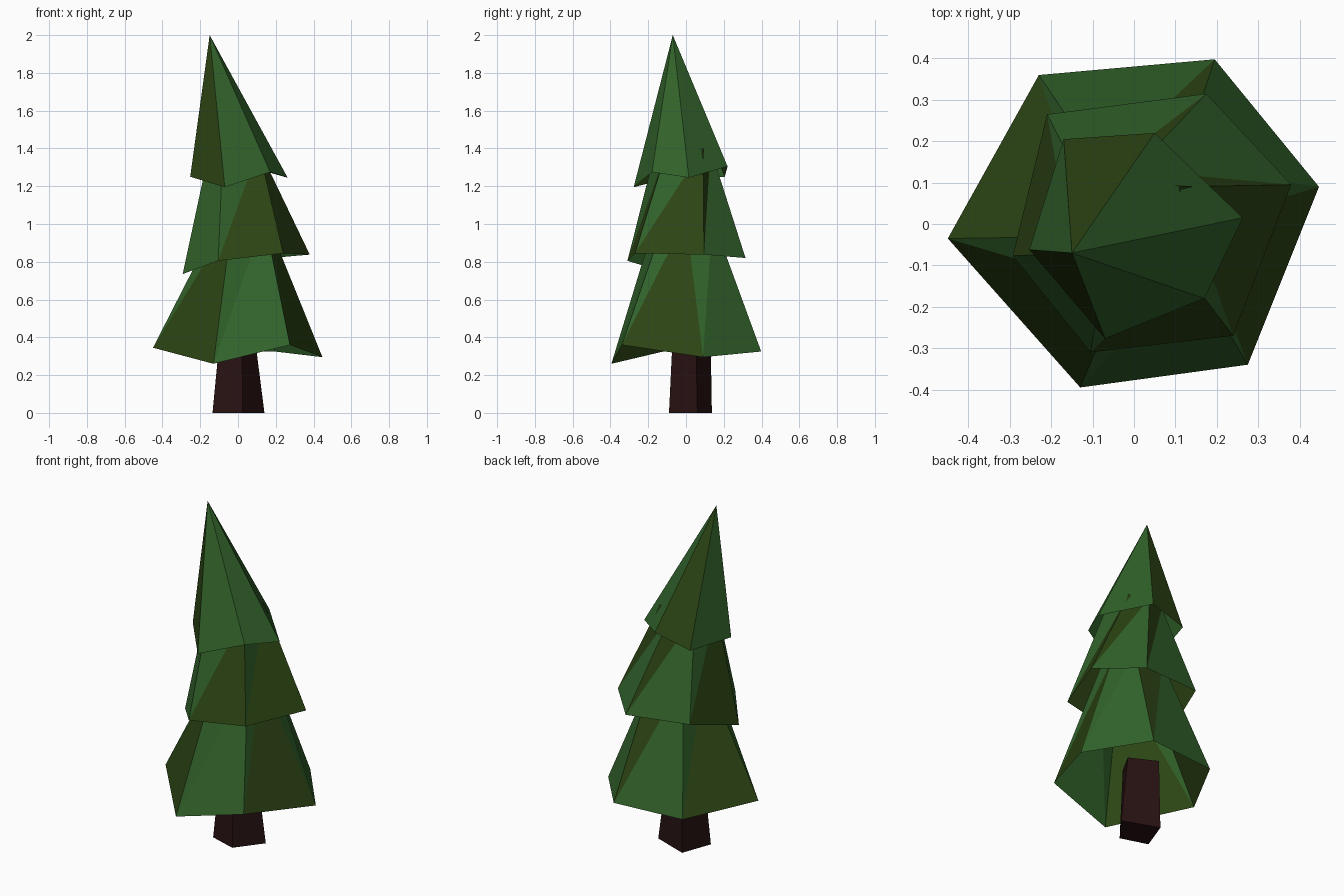
import bpy

cube = bpy.data.objects.get("Cube")
if cube:
    bpy.data.objects.remove(cube, do_unlink=True)


def make_material(name, colour):
    mat = bpy.data.materials.new(name)
    mat.diffuse_color = (*colour, 1)
    mat.use_nodes = True
    bsdf = mat.node_tree.nodes["Principled BSDF"]
    bsdf.inputs["Base Color"].default_value = (*colour, 1)
    bsdf.inputs["Roughness"].default_value = 0.9
    return mat


GREEN = make_material("pine green", (0.032, 0.125, 0.024))
OLIVE = make_material("olive green", (0.026, 0.06, 0.007))
BARK = make_material("dark bark", (0.021, 0.006, 0.006))


def make_object(name, verts, faces, materials, picks=None):
    mesh = bpy.data.meshes.new(name)
    mesh.from_pydata(verts, [], faces)
    for mat in materials:
        mesh.materials.append(mat)
    if picks:
        for poly, pick in zip(mesh.polygons, picks):
            poly.material_index = "go".index(pick)
    mesh.update()
    obj = bpy.data.objects.new(name, mesh)
    bpy.context.collection.objects.link(obj)
    return obj


def branch_tier(name, rim, top, top_z, main, strip):
    """Open skirt: each side is a wide lower triangle and a thin upper one.
    The strings choose green (g) or olive (o) for each side."""
    n = len(rim)
    verts = list(rim) + [(x, y, top_z) for x, y in top]
    faces = []
    for i in range(n):
        j = (i + 1) % n
        faces += [(i, j, n + j), (i, n + j, n + i)]
    picks = [c for pair in zip(main, strip) for c in pair]
    return make_object(name, verts, faces, [GREEN, OLIVE], picks)


# Lower and middle skirts, listed anticlockwise from the -x corner
branch_tier(
    "lower_branches",
    [(-0.45, -0.035, 0.345), (-0.13, -0.395, 0.26), (0.275, -0.34, 0.36),
     (0.447, 0.09, 0.295), (0.195, 0.398, 0.325), (-0.23, 0.36, 0.325)],
    [(-0.10, -0.03), (-0.03, -0.16), (0.14, -0.11),
     (0.15, 0.0), (0.11, 0.14), (-0.08, 0.14)], 1.03,
    "ogoggo", "ggggog")
branch_tier(
    "middle_branches",
    [(-0.293, -0.077, 0.735), (-0.105, -0.31, 0.805), (0.24, -0.27, 0.845),
     (0.38, 0.095, 0.838), (0.175, 0.315, 0.82), (-0.21, 0.265, 0.845)],
    [(-0.15, -0.07), (-0.08, -0.16), (0.11, -0.10),
     (0.11, 0.09), (0.0, 0.13), (-0.12, 0.09)], 1.4,
    "googgo", "gggoog")

# Leaning pointed crown
crown = [(-0.253, -0.062, 1.25), (-0.07, -0.277, 1.195), (0.17, -0.18, 1.275),
         (0.263, 0.015, 1.245), (0.05, 0.22, 1.305), (-0.17, 0.205, 1.25),
         (-0.15, -0.07, 2.0)]
make_object("crown_branches", crown,
            [(i, (i + 1) % 6, 6) for i in range(6)], [GREEN, OLIVE], "ogggog")

# Four-sided tapered trunk
base = [(-0.135, -0.04), (0.025, -0.09), (0.14, 0.06), (-0.07, 0.137)]
head = [(-0.095, -0.03), (0.02, -0.07), (0.087, 0.052), (-0.066, 0.13)]
trunk = [(x, y, 0) for x, y in base] + [(x, y, 0.415) for x, y in head]
sides = [(i, (i + 1) % 4, (i + 1) % 4 + 4, i + 4) for i in range(4)]
make_object("trunk", trunk, sides + [(3, 2, 1, 0), (4, 5, 6, 7)], [BARK])
